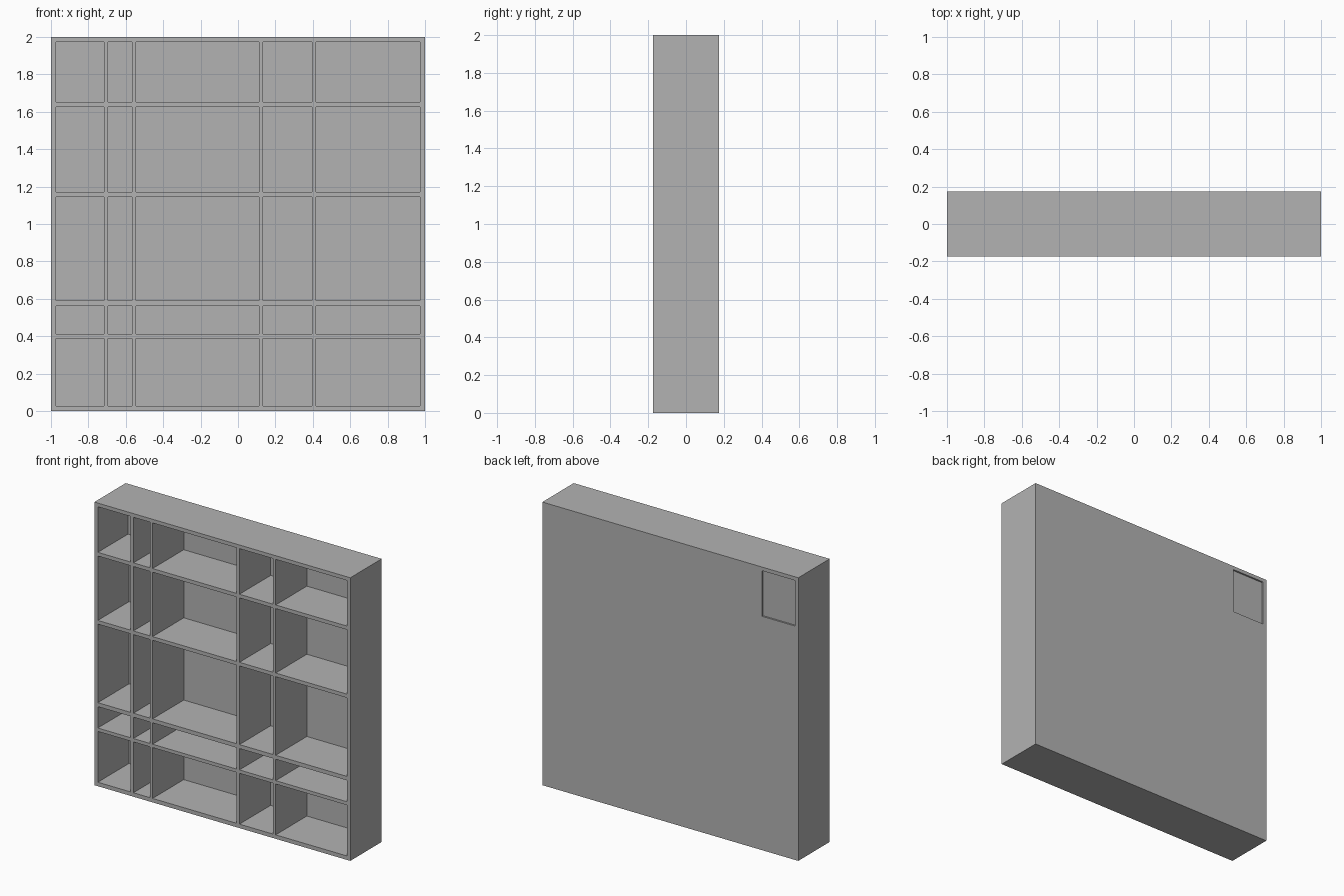
import bpy
import bmesh

cube = bpy.data.objects.get("Cube")
if cube:
    bpy.data.objects.remove(cube, do_unlink=True)

HALF_DEPTH = 0.175
BACK_THICKNESS = 0.002
RECESS = 0.012

# Board edges: outer edge, then each opening's start and end, then outer edge
XS = [-1, -0.973, -0.717, -0.695, -0.567, -0.545, 0.112, 0.134, 0.396, 0.417, 0.973, 1]
ZS = [0, 0.028, 0.387, 0.411, 0.562, 0.59, 1.145, 1.171, 1.626, 1.652, 1.974, 2]

# Painted grey
grey = bpy.data.materials.new("plain_grey")
grey.use_nodes = True
colour = (0.45, 0.45, 0.45, 1)
grey.diffuse_color = colour
grey.node_tree.nodes["Principled BSDF"].inputs["Base Color"].default_value = colour


def add_sheet(bm, y):
    """Flat sheet divided along the board edges; returns its faces by column and row."""
    verts = [[bm.verts.new((x, y, z)) for z in ZS] for x in XS]
    return {
        (i, j): bm.faces.new((verts[i][j], verts[i + 1][j], verts[i + 1][j + 1], verts[i][j + 1]))
        for i in range(len(XS) - 1)
        for j in range(len(ZS) - 1)
    }


def push(bm, face, distance):
    """Sink one face along y, leaving walls around it."""
    result = bmesh.ops.extrude_discrete_faces(bm, faces=[face])
    bmesh.ops.translate(bm, verts=result["faces"][0].verts, vec=(0, distance, 0))


bm = bmesh.new()
front = add_sheet(bm, -HALF_DEPTH)
back = add_sheet(bm, HALF_DEPTH)

# Outer sides joining the front and back
rim = [e for e in bm.edges if e.is_boundary]
bmesh.ops.bridge_loops(bm, edges=rim)

# Open compartments, the top corner one a little shallower
corner = (1, len(ZS) - 3)
for cell, face in front.items():
    if cell[0] % 2 and cell[1] % 2:
        depth = 2 * HALF_DEPTH - BACK_THICKNESS
        if cell == corner:
            depth -= RECESS
        push(bm, face, depth)

# Shallow recess in the back behind the corner compartment
push(bm, back[corner], -RECESS)

bmesh.ops.recalc_face_normals(bm, faces=bm.faces)
mesh = bpy.data.meshes.new("compartment_shelf")
bm.to_mesh(mesh)
bm.free()
mesh.materials.append(grey)
shelf = bpy.data.objects.new("compartment_shelf", mesh)
bpy.context.collection.objects.link(shelf)
